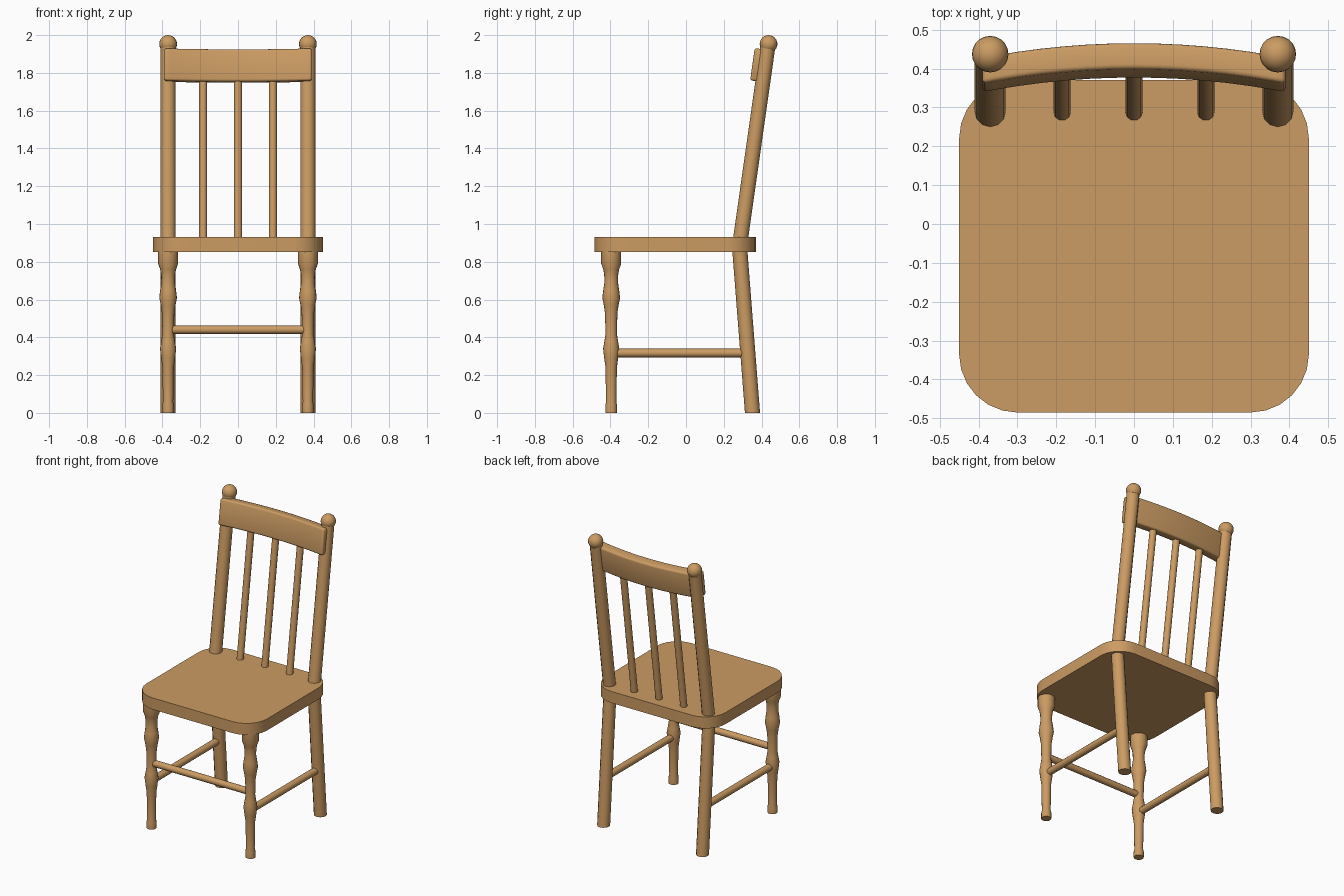
import bpy, bmesh, math
from mathutils import Vector, Matrix

if "Cube" in bpy.data.objects:
    bpy.data.objects.remove(bpy.data.objects["Cube"])

wood = bpy.data.materials.new("warm_wood")
wood.diffuse_color = (0.60, 0.33, 0.125, 1)
wood.use_nodes = True
wood.node_tree.nodes["Principled BSDF"].inputs["Base Color"].default_value = wood.diffuse_color


def finish(name, bm, angle=40):
    bmesh.ops.recalc_face_normals(bm, faces=bm.faces)
    me = bpy.data.meshes.new(name)
    bm.to_mesh(me)
    bm.free()
    me.materials.append(wood)
    ob = bpy.data.objects.new(name, me)
    bpy.context.collection.objects.link(ob)
    bpy.ops.object.select_all(action='DESELECT')
    ob.select_set(True)
    bpy.context.view_layer.objects.active = ob
    bpy.ops.object.shade_smooth_by_angle(angle=math.radians(angle))
    return ob


def loft(name, rings, angle=40):
    """Skin a list of closed point rings and cap both ends."""
    bm = bmesh.new()
    vs = [[bm.verts.new(p) for p in r] for r in rings]
    n = len(rings[0])
    for a, b in zip(vs, vs[1:]):
        for i in range(n):
            j = (i + 1) % n
            bm.faces.new((a[i], a[j], b[j], b[i]))
    bm.faces.new(vs[0])
    bm.faces.new(vs[-1])
    return finish(name, bm, angle)


def circle(x, y, z, r, n):
    return [(x + r * math.cos(2 * math.pi * i / n),
             y + r * math.sin(2 * math.pi * i / n), z) for i in range(n)]


def post(name, a, b, r, n=12):
    """Leaning post whose ends are cut level."""
    return loft(name, [circle(*a, r, n), circle(*b, r, n)])


def rod(name, a, b, r, n=12):
    """Straight dowel between two points."""
    a, b = Vector(a), Vector(b)
    q = (b - a).to_track_quat('Z', 'Y')
    return loft(name, [[p + q @ Vector(c) for c in circle(0, 0, 0, r, n)] for p in (a, b)])


# seat: slab with rounded corners
outline = []
R = 0.15
for k, (cx, cy) in enumerate([(0.30, 0.22), (-0.30, 0.22), (-0.30, -0.335), (0.30, -0.335)]):
    for i in range(7):
        t = math.pi / 2 * (k + i / 6)
        outline.append((cx + R * math.cos(t), cy + R * math.sin(t)))
loft("seat", [[(x, y, z) for x, y in outline] for z in (0.852, 0.93)])

# turned front leg profile: (height, radius)
turning = [(0.01, 0.031), (0.04, 0.031), (0.06, 0.027), (0.16, 0.029), (0.24, 0.030),
           (0.29, 0.037), (0.34, 0.043), (0.38, 0.036), (0.42, 0.030), (0.53, 0.033),
           (0.57, 0.039), (0.61, 0.047), (0.65, 0.042), (0.69, 0.036), (0.73, 0.037),
           (0.76, 0.042), (0.79, 0.053), (0.86, 0.053)]
turning[0] = (0.0, 0.031)

LEAN = 0.142  # backward slope of the back
back_y = lambda z: 0.29 + LEAN * (z - 0.93)

for side, s in (("left", -1), ("right", 1)):
    x = 0.37 * s
    loft("front_leg_" + side, [circle(x, -0.396, z, r, 16) for z, r in turning])
    post("back_leg_" + side, (x, 0.352, 0), (x, 0.285, 0.86), 0.04)
    post("back_post_" + side, (x, back_y(0.92), 0.92), (x, back_y(1.95), 1.95), 0.04)
    # ball finial
    bm = bmesh.new()
    bmesh.ops.create_uvsphere(bm, u_segments=20, v_segments=12, radius=0.047,
                              matrix=Matrix.Translation((x, 0.437, 1.953)))
    finish("finial_" + side, bm)
    rod("side_stretcher_" + side, (x, -0.385, 0.317), (x, 0.32, 0.317), 0.023)

rod("front_stretcher", (-0.355, -0.396, 0.44), (0.355, -0.396, 0.44), 0.022)

# back spindles
for i, x in enumerate((-0.185, 0, 0.185)):
    post("spindle_%d" % (i + 1), (x, back_y(0.92) - 0.002, 0.92),
         (x, back_y(1.80) - 0.004, 1.80), 0.022, 10)

# curved top rail, bowed backwards and leaning with the posts
tilt = Matrix.Translation((0, 0.421, 1.836)) @ Matrix.Rotation(-math.atan(LEAN), 4, 'X')
hy, hz, c = 0.034, 0.086, 0.012


def rail_ring(x, inset):
    bow = -0.034 * (x / 0.37) ** 2
    pts = []
    for k, (sy, sz) in enumerate([(1, 1), (-1, 1), (-1, -1), (1, -1)]):
        for i in range(4):
            t = math.pi / 2 * (k + i / 3)
            pts.append(tilt @ Vector((
                x, bow + sy * (hy - c) + (c - inset) * math.cos(t),
                sz * (hz - c) + (c - inset) * math.sin(t))))
    return pts


xs = [(-0.39, 0.010), (-0.386, 0.003), (-0.38, 0)]
xs += [(-0.36 + 0.06 * i, 0) for i in range(13)]
xs += [(-x, d) for x, d in reversed(xs[:3])]
loft("top_rail", [rail_ring(x, d) for x, d in xs], 50)
